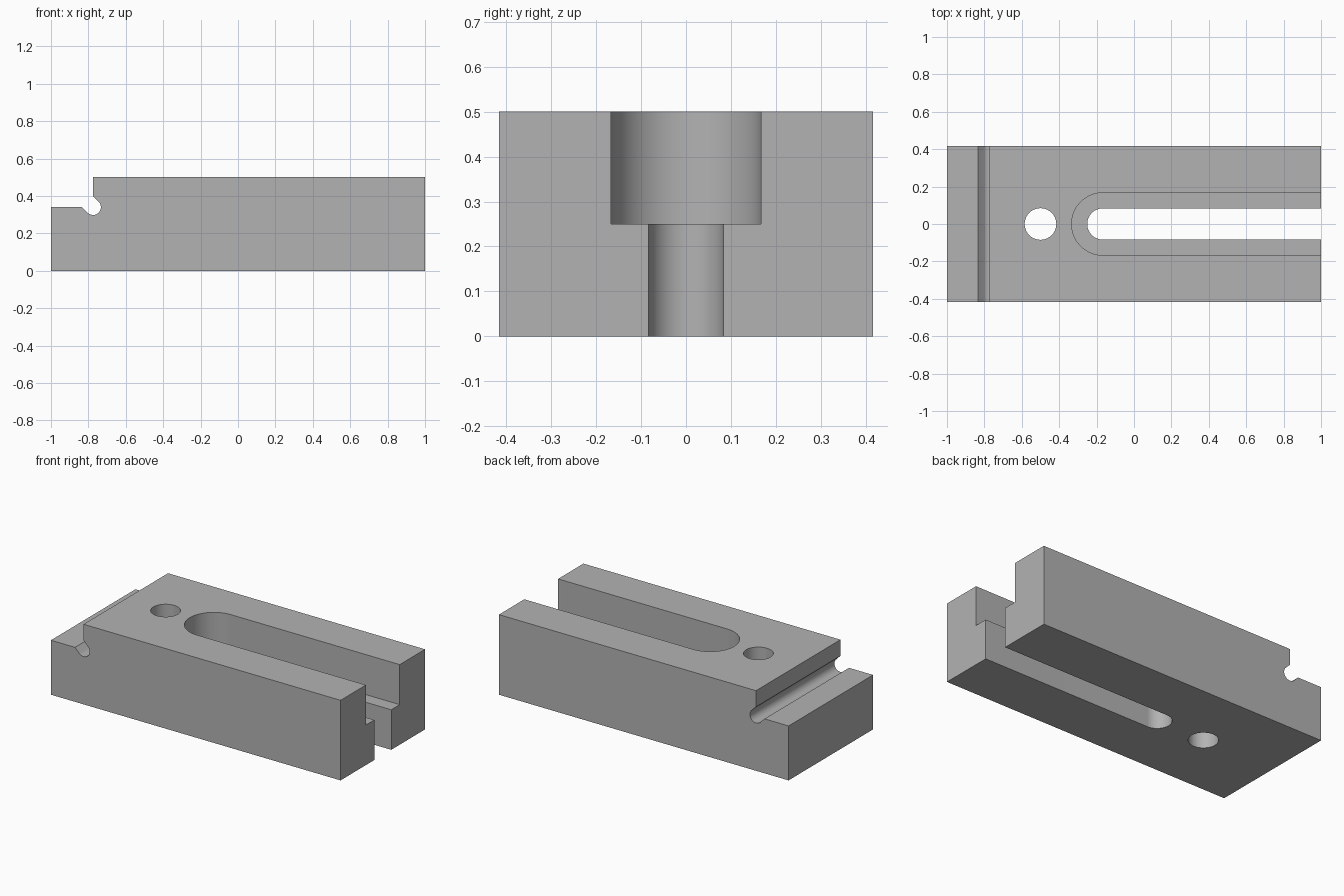
import bpy, bmesh
from math import cos, sin, pi, radians
from mathutils import Vector

cube = bpy.data.objects.get("Cube")
if cube:
    bpy.data.objects.remove(cube, do_unlink=True)

HALF_WIDTH, HEIGHT = 0.4167, 0.5
STEP_X, STEP_Z, RELIEF = -0.775, 0.34, 0.0417

steel = bpy.data.materials.new("plain grey")
steel.use_nodes = True
GREY = (0.45, 0.45, 0.45, 1)
steel.diffuse_color = GREY
steel.node_tree.nodes["Principled BSDF"].inputs["Base Color"].default_value = GREY


def arc(cx, cy, r, start, end, steps):
    """Points along an arc, angles in degrees."""
    angles = [radians(start + (end - start) * i / steps) for i in range(steps + 1)]
    return [(cx + r * cos(a), cy + r * sin(a)) for a in angles]


def prism(name, points, offset):
    """Extrude a closed 3D outline by an offset."""
    bm = bmesh.new()
    face = bm.faces.new([bm.verts.new(p) for p in points])
    top = bmesh.ops.extrude_face_region(bm, geom=[face])["geom"]
    bmesh.ops.translate(bm, vec=Vector(offset),
                        verts=[v for v in top if isinstance(v, bmesh.types.BMVert)])
    bmesh.ops.recalc_face_normals(bm, faces=bm.faces)
    mesh = bpy.data.meshes.new(name)
    bm.to_mesh(mesh)
    bm.free()
    mesh.materials.append(steel)
    obj = bpy.data.objects.new(name, mesh)
    bpy.context.collection.objects.link(obj)
    return obj


def upright(name, outline, z0, z1):
    return prism(name, [(x, y, z0) for x, y in outline], (0, 0, z1 - z0))


def slot_outline(r):
    """Round-ended slot that runs out through the +x end."""
    return [(1.2, r)] + arc(-0.1667, 0, r, 90, 270, 40) + [(1.2, -r)]


# Block side profile, with the lowered step and its rounded corner undercut
reach = RELIEF * 2 ** 0.5
profile = [(-1, 0), (1, 0), (1, HEIGHT), (STEP_X, HEIGHT), (STEP_X, STEP_Z + reach)]
profile += arc(STEP_X, STEP_Z, RELIEF, 45, -135, 24)
profile += [(STEP_X - reach, STEP_Z), (-1, STEP_Z)]
block = prism("slotted_block", [(x, -HALF_WIDTH, z) for x, z in profile],
              (0, 2 * HALF_WIDTH, 0))

# Through hole, narrow through slot and wide upper slot
cutters = [
    upright("pin_hole", arc(-0.5, 0, 0.0845, 0, 360, 64)[:-1], -0.1, 0.6),
    upright("narrow_slot", slot_outline(0.0833), -0.1, 0.4),
    upright("wide_slot", slot_outline(0.1667), 0.25, 0.6),
]
bpy.context.view_layer.objects.active = block
for cutter in cutters:
    cutter.hide_render = True
    cut = block.modifiers.new(cutter.name, "BOOLEAN")
    cut.operation, cut.solver, cut.object = "DIFFERENCE", "EXACT", cutter
    bpy.ops.object.modifier_apply(modifier=cut.name)
    bpy.data.objects.remove(cutter, do_unlink=True)

# Smooth the curved walls only
bpy.ops.object.select_all(action="DESELECT")
block.select_set(True)
bpy.ops.object.shade_smooth_by_angle(angle=radians(30))
